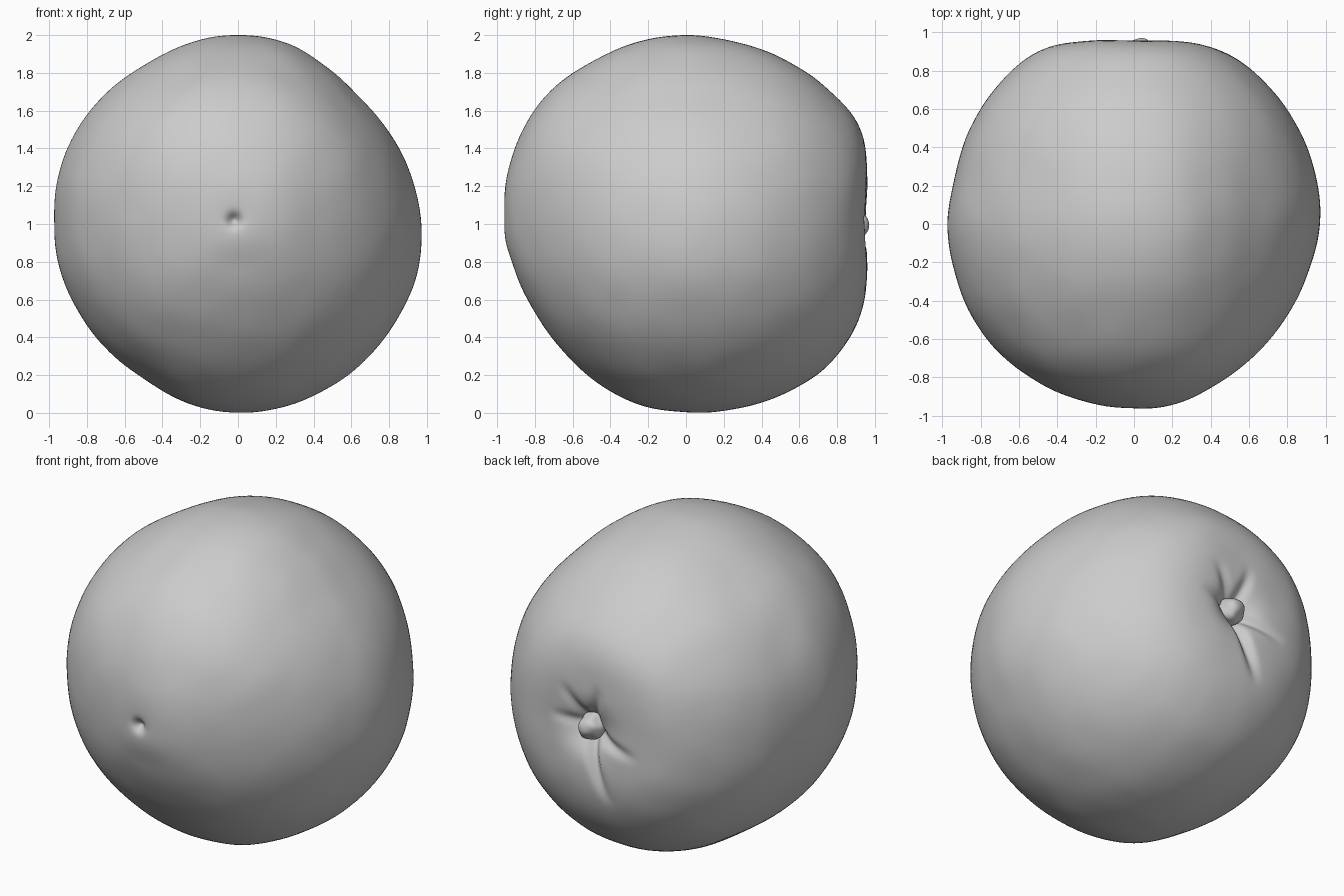
import bpy, bmesh, math
from mathutils import Vector, noise

if "Cube" in bpy.data.objects:
    bpy.data.objects.remove(bpy.data.objects["Cube"])

skin = bpy.data.materials.new("plain grey")
skin.diffuse_color = (0.6, 0.6, 0.6, 1)
skin.use_nodes = True
skin.node_tree.nodes["Principled BSDF"].inputs["Base Color"].default_value = skin.diffuse_color

# Radius every 15 degrees from front pole to back pole, along four meridians
RIGHT = [.967, .958, .935, .93, .932, .943, .968, .98, .99, 1.003, 1.015, .99, .95]
TOP = [.967, .98, .997, 1.006, .992, .998, 1.0, .999, 1.014, 1.034, 1.053, 1.0, .95]
LEFT = [.967, .957, .963, .97, .973, .968, .973, .966, .99, 1.012, 1.03, .99, .95]
BOTTOM = [.967, .94, .928, .936, .962, .988, .996, 1.014, 1.038, 1.06, 1.048, 1.0, .95]
# Lumps around the girth, every 15 degrees
GIRTH = [0, -.02, -.04, -.055, -.038, -.006, 0, -.005, -.018, -.002, .006, .01,
         0, 0, -.014, -.024, -.03, -.008, 0, .002, 0, .002, .006, .012]
# Creases around the navel: direction (degrees), length, depth
CREASES = [(-103, .46, .045), (-158, .36, .03), (112, .30, .028),
           (62, .30, .026), (15, .26, .018)]
NAVEL_X, NAVEL_Z = .03, -.005


def spline(table, t, wrap=False):
    i = math.floor(t)
    f = t - i
    n = len(table)
    a, b, c, d = (table[k % n] if wrap else table[min(abs(k), n - 1)]
                  for k in (i - 1, i, i + 1, i + 2))
    return b + .5 * f * (c - a + f * (2*a - 5*b + 4*c - d + f * (3*(b - c) + d - a)))


def bell(x, w):
    return math.exp(-(x / w) ** 2)


def skin_point(theta, phi):
    t = math.degrees(theta) / 15
    r = spline([spline(m, t) for m in (RIGHT, TOP, LEFT, BOTTOM)],
               math.degrees(phi) / 90, True)
    st = math.sin(theta)
    r += spline(GIRTH, math.degrees(phi) / 15, True) * st ** 5
    # fuller diagonals away from the girth
    r += .012 * (math.sin(2 * phi) * math.sin(2 * theta)) ** 2
    s = r * st
    p = Vector((s * math.cos(phi), -r * math.cos(theta), s * math.sin(phi)))
    # gentle unevenness
    p *= 1 + .003 * noise.noise(p * 5)
    if p.y < 0:
        # blossom-end dimple
        d = math.hypot(p.x + .02, p.z - .02)
        p.y += .04 * bell(d, .035) + .01 * bell(d, .09)
    else:
        # navel pit and creases
        dx, dz = p.x - NAVEL_X, p.z - NAVEL_Z
        d = math.hypot(dx, dz)
        p.y -= .07 * bell(d, .11) + .02 * bell(d, .25)
        # button rising from the pit
        for ang, length, depth in CREASES:
            a = math.radians(ang)
            along = dx * math.cos(a) + dz * math.sin(a)
            side = dz * math.cos(a) - dx * math.sin(a) + .25 * along * along
            if 0 < along < length:
                p.y -= depth * math.sin(math.pi * (along / length) ** .6) * bell(side, .035)
    return p + Vector((0, 0, 1))


def finish(name, bm):
    bmesh.ops.recalc_face_normals(bm, faces=bm.faces)
    for f in bm.faces:
        f.smooth = True
    me = bpy.data.meshes.new(name)
    bm.to_mesh(me)
    bm.free()
    me.materials.append(skin)
    ob = bpy.data.objects.new(name, me)
    bpy.context.collection.objects.link(ob)
    return ob


# Fruit body: rings from front pole to back pole, denser near both poles
RINGS, SEGS = 140, 160
bm = bmesh.new()
rows = []
for i in range(1, RINGS):
    u = i / RINGS
    theta = math.pi * (u - .6 * math.sin(4 * math.pi * u) / (4 * math.pi))
    rows.append([bm.verts.new(skin_point(theta, 2 * math.pi * j / SEGS)) for j in range(SEGS)])
front = bm.verts.new(skin_point(0, 0))
back = bm.verts.new(skin_point(math.pi, 0))
for j in range(SEGS):
    k = (j + 1) % SEGS
    bm.faces.new((front, rows[0][j], rows[0][k]))
    bm.faces.new((back, rows[-1][k], rows[-1][j]))
    for a, b in zip(rows, rows[1:]):
        bm.faces.new((a[j], b[j], b[k], a[k]))
finish("fruit_body", bm)

# Navel button at the back, a lumpy knob sunk in the pit
bm = bmesh.new()
bmesh.ops.create_uvsphere(bm, u_segments=32, v_segments=20, radius=.08)
for v in bm.verts:
    v.co *= 1 + .2 * noise.noise(v.co * 16)
button = finish("navel_button", bm)
button.location = (NAVEL_X, .882, 1 + NAVEL_Z)
